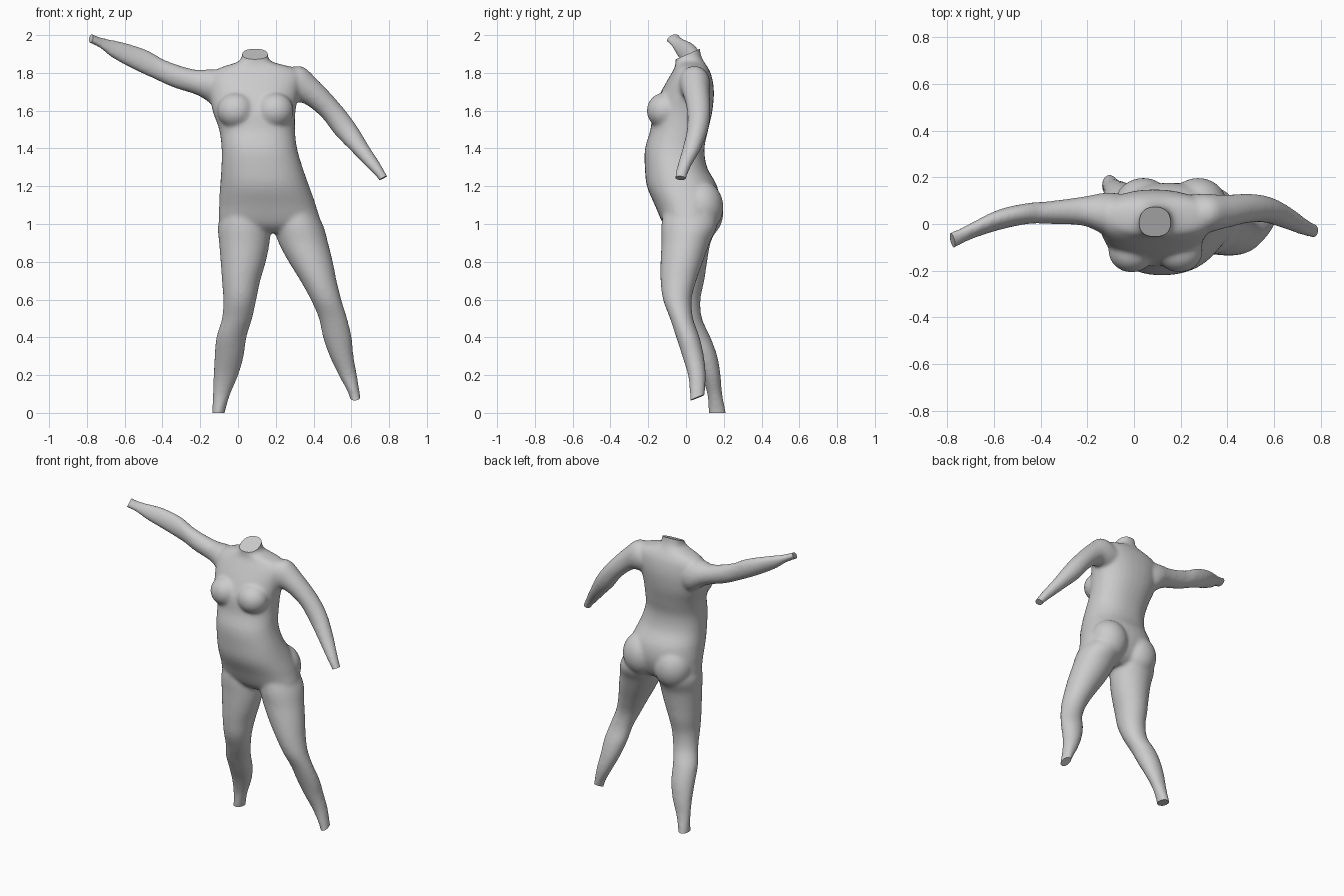
import bpy, bmesh, math
from mathutils import Vector, Matrix


def spline(rows, steps=5):
    """Catmull-Rom through rows of numbers."""
    out = []
    for i in range(len(rows) - 1):
        a, b, c, d = (rows[max(i - 1, 0)], rows[i], rows[i + 1], rows[min(i + 2, len(rows) - 1)])
        for s in range(steps):
            t = s / steps
            out.append([0.5 * (2 * q + (r - p) * t + (2 * p - 5 * q + 4 * r - u) * t * t
                               + (3 * q - p - 3 * r + u) * t ** 3)
                        for p, q, r, u in zip(a, b, c, d)])
    return out + [list(rows[-1])]


def tube(bm, rows, power=2.0, sides=32):
    """Loft rings given as (xa, za, xb, zb, y_front, y_back)."""
    loops = []
    for xa, za, xb, zb, y0, y1 in spline(rows):
        mid = Vector(((xa + xb) / 2, (y0 + y1) / 2, (za + zb) / 2))
        u = Vector(((xb - xa) / 2, 0, (zb - za) / 2))
        v = Vector((0, (y1 - y0) / 2, 0))
        ring = []
        for k in range(sides):
            c, s = math.cos(math.tau * k / sides), math.sin(math.tau * k / sides)
            c = math.copysign(abs(c) ** (2 / power), c)
            s = math.copysign(abs(s) ** (2 / power), s)
            ring.append(bm.verts.new(mid + u * c + v * s))
        loops.append(ring)
    for a, b in zip(loops, loops[1:]):
        for k in range(sides):
            n = (k + 1) % sides
            bm.faces.new((a[k], a[n], b[n], b[k]))
    bm.faces.new(loops[0][::-1])
    bm.faces.new(loops[-1])


def level(rows):
    """Horizontal rings from (z, x_left, x_right, y_front, y_back)."""
    return [(xa, z, xb, z, y0, y1) for z, xa, xb, y0, y1 in rows]


def ball(bm, centre, radii):
    bmesh.ops.create_uvsphere(bm, u_segments=32, v_segments=20, radius=1,
                              matrix=Matrix.Translation(centre) @ Matrix.Diagonal((*radii, 1)))


bm = bmesh.new()

# torso and neck
tube(bm, level([
    (0.955, 0.03, 0.33, -0.07, 0.09), (1.00, -0.09, 0.43, -0.12, 0.14),
    (1.10, -0.10, 0.412, -0.165, 0.175), (1.20, -0.095, 0.377, -0.207, 0.165),
    (1.30, -0.088, 0.342, -0.218, 0.112), (1.40, -0.087, 0.313, -0.217, 0.098),
    (1.50, -0.10, 0.302, -0.188, 0.118), (1.60, -0.135, 0.305, -0.175, 0.14),
    (1.70, -0.15, 0.325, -0.132, 0.148), (1.78, -0.15, 0.34, -0.088, 0.137),
    (1.825, -0.10, 0.30, -0.062, 0.118), (1.86, 0.0, 0.18, -0.055, 0.095),
    (1.90, 0.022, 0.158, -0.058, 0.078), (1.97, 0.02, 0.16, -0.075, 0.07)]), 2.25)

# bust and buttocks
for x in (-0.01, 0.195):
    ball(bm, (x, -0.115, 1.60), (0.10, 0.093, 0.095))
for x, z in ((0.04, 1.06), (0.275, 1.09)):
    ball(bm, (x, 0.08, z), (0.125, 0.118, 0.14))

# standing leg
tube(bm, level([
    (1.12, -0.06, 0.13, -0.11, 0.13), (1.00, -0.105, 0.17, -0.125, 0.165),
    (0.90, -0.10, 0.167, -0.123, 0.13), (0.80, -0.092, 0.147, -0.122, 0.112),
    (0.70, -0.085, 0.118, -0.118, 0.097), (0.60, -0.078, 0.097, -0.105, 0.077),
    (0.50, -0.085, 0.075, -0.065, 0.085), (0.40, -0.115, 0.045, -0.02, 0.13),
    (0.30, -0.124, 0.03, 0.03, 0.166), (0.20, -0.13, 0.002, 0.08, 0.183),
    (0.10, -0.133, -0.04, 0.112, 0.192), (0.00, -0.138, -0.07, 0.12, 0.212),
    (-0.05, -0.14, -0.07, 0.12, 0.215)]))

# leg stretched to the side
tube(bm, level([
    (1.12, 0.19, 0.38, -0.11, 0.13), (1.00, 0.185, 0.448, -0.13, 0.165),
    (0.90, 0.215, 0.477, -0.13, 0.125), (0.80, 0.268, 0.502, -0.135, 0.09),
    (0.70, 0.33, 0.522, -0.135, 0.055), (0.60, 0.385, 0.547, -0.122, 0.03),
    (0.50, 0.428, 0.578, -0.085, 0.038), (0.40, 0.45, 0.602, -0.052, 0.072),
    (0.30, 0.485, 0.612, -0.02, 0.095), (0.20, 0.533, 0.63, 0.01, 0.105),
    (0.10, 0.585, 0.646, 0.02, 0.10), (0.02, 0.605, 0.66, 0.02, 0.10)]))

# raised arm
tube(bm, [
    (-0.02, 1.80, 0.0, 1.62, -0.04, 0.12), (-0.13, 1.82, -0.09, 1.60, -0.05, 0.135),
    (-0.23, 1.818, -0.20, 1.675, -0.008, 0.118), (-0.38, 1.865, -0.34, 1.722, 0.0, 0.098),
    (-0.48, 1.92, -0.43, 1.762, 0.0, 0.09), (-0.60, 1.96, -0.55, 1.818, -0.025, 0.063),
    (-0.70, 1.982, -0.665, 1.88, -0.06, 0.012), (-0.76, 2.0, -0.73, 1.932, -0.09, -0.018),
    (-0.84, 2.045, -0.80, 1.965, -0.13, -0.05)])

# lowered arm
tube(bm, [
    (0.20, 1.79, 0.18, 1.66, -0.04, 0.12), (0.325, 1.838, 0.27, 1.64, -0.04, 0.13),
    (0.42, 1.765, 0.345, 1.64, -0.02, 0.125), (0.54, 1.635, 0.44, 1.568, 0.005, 0.13),
    (0.62, 1.532, 0.515, 1.472, 0.005, 0.118), (0.69, 1.418, 0.60, 1.385, -0.018, 0.08),
    (0.75, 1.325, 0.685, 1.298, -0.045, 0.03), (0.788, 1.258, 0.745, 1.235, -0.06, 0.003),
    (0.83, 1.19, 0.78, 1.17, -0.075, -0.01)])

bmesh.ops.recalc_face_normals(bm, faces=bm.faces)
mesh = bpy.data.meshes.new("body")
bm.to_mesh(mesh)
bm.free()
body = bpy.data.objects.new("body", mesh)
bpy.context.collection.objects.link(body)
bpy.context.view_layer.objects.active = body
body.select_set(True)

# fuse the parts into one soft skin
fuse = body.modifiers.new("fuse", 'REMESH')
fuse.mode = 'VOXEL'
fuse.voxel_size = 0.01
soften = body.modifiers.new("soften", 'SMOOTH')
soften.factor = 0.5
soften.iterations = 12
for name in ("fuse", "soften"):
    bpy.ops.object.modifier_apply(modifier=name)

# flat cuts at neck, wrists and ankles
bm = bmesh.new()
bm.from_mesh(body.data)
for point, normal in (((0.09, 0.01, 1.90), (0, -0.4, 0.92)),
                      ((-0.78, -0.07, 1.978), (-0.85, -0.33, 0.4)),
                      ((0.768, -0.03, 1.243), (0.45, -0.1, -0.88)),
                      ((-0.105, 0.165, 0.0), (0, 0, -1)),
                      ((0.615, 0.06, 0.08), (0.1, 0.38, -0.92))):
    p, n = Vector(point), Vector(normal).normalized()
    faces = [f for f in bm.faces if (f.calc_center_median() - p).length < 0.15]
    geom = list({e for f in faces for e in (*f.verts, *f.edges)}) + faces
    cut = bmesh.ops.bisect_plane(bm, geom=geom, plane_co=p, plane_no=n, clear_outer=True)
    rim = [e for e in cut["geom_cut"] if isinstance(e, bmesh.types.BMEdge)]
    bmesh.ops.holes_fill(bm, edges=rim, sides=0)
bmesh.ops.recalc_face_normals(bm, faces=bm.faces)
bm.to_mesh(body.data)
bm.free()
bpy.ops.object.shade_smooth_by_angle(angle=math.radians(40))
